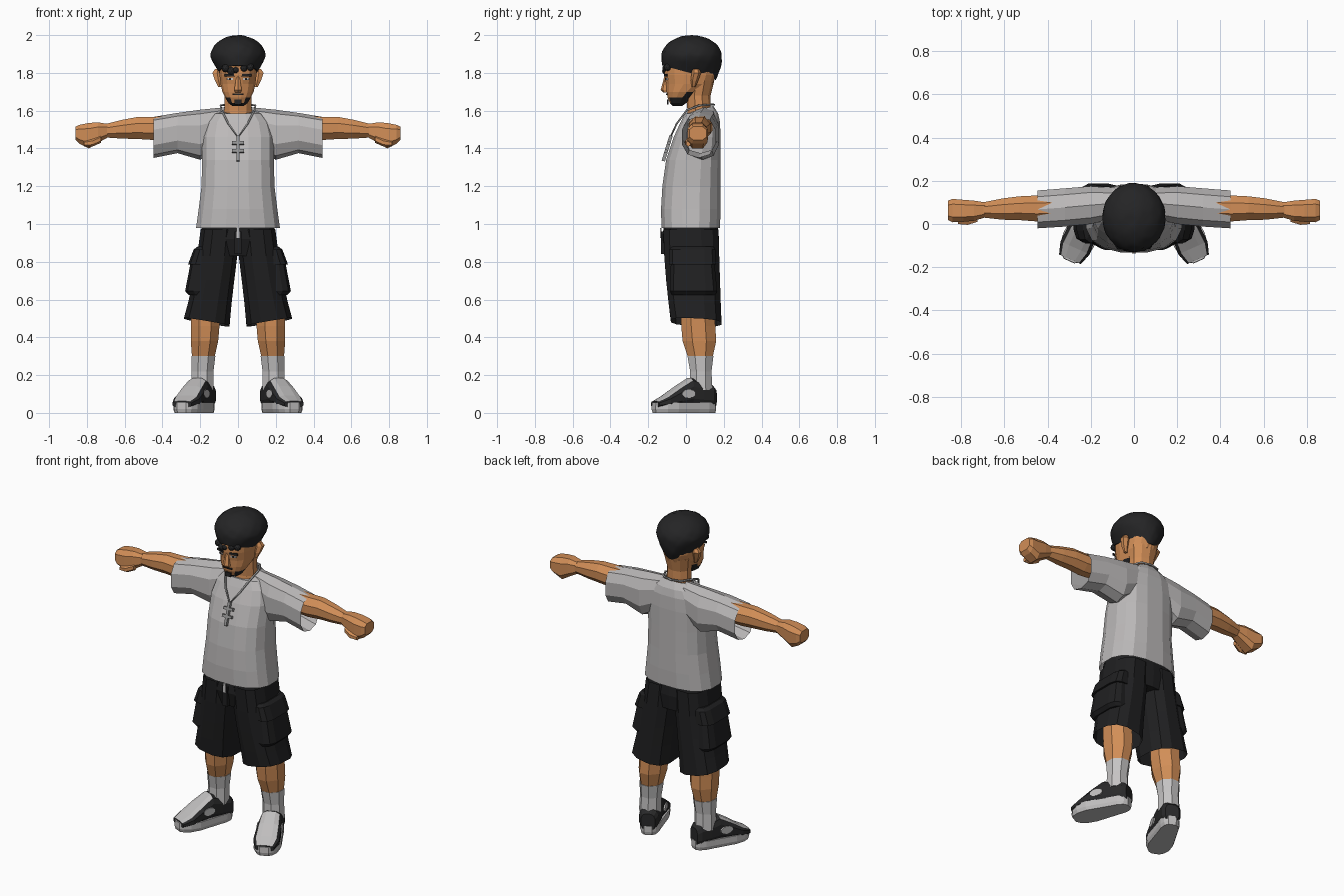
import bpy, bmesh, math
from mathutils import Vector, Matrix

if "Cube" in bpy.data.objects:
    bpy.data.objects.remove(bpy.data.objects["Cube"])


def material(name, r, g, b):
    m = bpy.data.materials.new(name)
    m.diffuse_color = (r, g, b, 1)
    m.use_nodes = True
    m.node_tree.nodes["Principled BSDF"].inputs["Base Color"].default_value = m.diffuse_color
    return m


SKIN = material("skin", 0.64, 0.27, 0.095)
HAIR = material("hair_black", 0.018, 0.018, 0.019)
SHIRT = material("shirt_grey", 0.50, 0.485, 0.485)
SHORTS = material("shorts_black", 0.014, 0.014, 0.015)
SOCK = material("sock_white", 0.56, 0.55, 0.55)
SHOE = material("shoe_black", 0.022, 0.022, 0.023)
TRIM = material("shoe_light_grey", 0.52, 0.51, 0.51)
METAL = material("chain_grey", 0.30, 0.30, 0.30)


def finish(name, bm, mats, mirror=False):
    me = bpy.data.meshes.new(name)
    bm.to_mesh(me)
    bm.free()
    ob = bpy.data.objects.new(name, me)
    bpy.context.collection.objects.link(ob)
    for m in mats:
        me.materials.append(m)
    if mirror:
        ob.modifiers.new("mirror", 'MIRROR').use_mirror_merge = False
    return ob


def loft(name, axis, sections, mats, n=8, e=2.0, caps=True, mirror=False,
         rule=None, warp=None):
    """Skin rounded-box sections (pos, a0, a1, b0, b1) stacked along an axis."""
    mats = mats if isinstance(mats, list) else [mats]
    shape = []
    for i in range(n):
        t = 2 * math.pi * (i + 0.5) / n
        c, s = math.cos(t), math.sin(t)
        shape.append((math.copysign(abs(c) ** (2 / e), c),
                      math.copysign(abs(s) ** (2 / e), s)))
    ma, mb = max(p[0] for p in shape), max(p[1] for p in shape)
    bm = bmesh.new()
    rings = []
    for pos, a0, a1, b0, b1 in sections:
        ring = []
        for p, q in shape:
            a = (a0 + a1) / 2 + (a1 - a0) / 2 * p / ma
            b = (b0 + b1) / 2 + (b1 - b0) / 2 * q / mb
            co = {'x': (pos, a, b), 'y': (a, pos, b), 'z': (a, b, pos)}[axis]
            ring.append(bm.verts.new(co))
        rings.append(ring)
    for r, s in zip(rings, rings[1:]):
        for i in range(n):
            j = (i + 1) % n
            bm.faces.new((r[i], r[j], s[j], s[i]))
    if caps:
        bm.faces.new(rings[0])
        bm.faces.new(rings[-1])
    bmesh.ops.recalc_face_normals(bm, faces=bm.faces)
    bm.normal_update()
    if rule:
        for f in bm.faces:
            f.material_index = rule(f.calc_center_median(), f.normal)
    if warp:
        for v in bm.verts:
            v.co = warp(v.co.copy())
    return finish(name, bm, mats, mirror)


def box(name, x, y, z, mat, mirror=False, warp=None):
    return loft(name, 'z', [(z[0], *x, *y), (z[1], *x, *y)], mat, n=4,
                mirror=mirror, warp=warp)


def sym(rows):
    """(pos, half width, b0, b1) -> full section centred on x = 0."""
    return [(p, -w, w, b0, b1) for p, w, b0, b1 in rows]


# head with bearded jaw line, neck, nose, ears
loft("head", 'z', sym([
    (1.625, .03, -.07, -.02), (1.64, .05, -.085, 0), (1.67, .068, -.098, .03),
    (1.70, .083, -.102, .07), (1.74, .092, -.105, .14), (1.79, .098, -.115, .16),
    (1.84, .10, -.115, .165), (1.92, .08, -.08, .13)]), [SKIN, HAIR], n=16, e=2.3,
    rule=lambda c, k: int(c.z < 1.69 + .45 * c.y and c.y < .06))
loft("neck", 'z', sym([(1.54, .085, 0, .14), (1.60, .073, .008, .13),
                       (1.68, .07, 0, .13), (1.76, .085, 0, .15)]), SKIN, n=10)
loft("nose", 'z', sym([(1.78, .009, -.115, -.09), (1.71, .02, -.134, -.09),
                       (1.697, .016, -.122, -.09)]), SKIN, n=6)
loft("ear", 'z', [(1.725, .085, .105, .03, .05), (1.76, .085, .122, .025, .065),
                  (1.80, .085, .136, .03, .08), (1.82, .085, .122, .035, .07)],
     SKIN, n=6, mirror=True)


# eyes, brows, moustache and chin beard as thin plates
def turn(x, y, z, ang):
    m = Matrix.Translation((x, y, z)) @ Matrix.Rotation(ang, 4, 'Z')
    return lambda v: m @ v


box("eye_white", (-.016, .016), (-.004, .004), (-.005, .005), SOCK, True,
    turn(.042, -.103, 1.768, .25))
box("pupil", (-.006, .006), (-.004, .004), (-.005, .005), HAIR, True,
    turn(.041, -.1045, 1.768, .25))
box("brow", (-.026, .026), (-.004, .004), (-.006, .006), HAIR, True,
    turn(.045, -.107, 1.787, .25))
box("moustache", (-.03, .03), (-.107, -.098), (1.683, 1.69), HAIR)
box("chin_beard", (-.018, .018), (-.1, -.092), (1.632, 1.658), HAIR)

# curly hair: bumpy ellipsoid cut along a sloping hair line
bm = bmesh.new()
bmesh.ops.create_icosphere(bm, subdivisions=4, radius=1)
curls = []
for i in range(90):
    z = 1 - 2 * (i + .5) / 90
    a = i * 2.39996
    r = math.sqrt(1 - z * z)
    curls.append(Vector((r * math.cos(a), r * math.sin(a), z)))
for v in bm.verts:
    k = v.co.normalized()
    d = min((k - c).length for c in curls)
    k = k * (.955 + .05 * math.sqrt(max(0, 1 - (d / .25) ** 2)))
    low = min(k.z, 0)
    v.co = (k.x * .147 * (1 + .6 * low), .03 + k.y * .161,
            1.885 + k.z * (.115 if k.z > 0 else .2))
bmesh.ops.bisect_plane(bm, geom=bm.verts[:] + bm.edges[:] + bm.faces[:],
                       plane_co=(0, .02, 1.80), plane_no=(0, .27, 1), clear_inner=True)
bmesh.ops.holes_fill(bm, edges=[e for e in bm.edges if e.is_boundary])
for f in bm.faces:
    f.smooth = len(f.verts) < 6
finish("hair", bm, [HAIR])

# loose curls over the forehead
bm = bmesh.new()
for x, z, r in ((-.065, 1.825, .022), (-.035, 1.81, .022), (-.012, 1.815, .018),
                (.03, 1.825, .02), (.065, 1.83, .02)):
    y = -.108 + 2.5 * x * x
    bmesh.ops.create_icosphere(bm, subdivisions=2, radius=r,
                               matrix=Matrix.Translation((x, y, z)))
finish("forehead_curls", bm, [HAIR])


# shirt body with a collar dipping to the front, and sleeves
def collar(v):
    if v.z > 1.61:
        v.z = 1.585 + .04 * (v.y - .005) / .14
    return v


loft("shirt_body", 'z', sym([
    (.98, .222, -.13, .18), (1.08, .208, -.132, .183), (1.20, .193, -.125, .183),
    (1.34, .19, -.105, .183), (1.46, .19, -.065, .183), (1.54, .17, -.028, .18),
    (1.585, .13, -.005, .17), (1.625, .085, .005, .145)]), SHIRT, n=16, e=2.6,
    caps=False, warp=collar)
loft("sleeve", 'x', [(.07, .03, .165, 1.42, 1.618), (.20, 0, .175, 1.34, 1.605),
                     (.32, -.012, .165, 1.375, 1.588), (.447, -.02, .155, 1.35, 1.567)],
     SHIRT, n=10, e=2.4, caps=False, mirror=True)

# bare arms, fists and thumbs
loft("arm", 'x', [(.20, .02, .14, 1.46, 1.58), (.45, .012, .132, 1.445, 1.567),
                  (.53, .018, .128, 1.45, 1.567), (.61, .02, .118, 1.452, 1.552),
                  (.70, .03, .10, 1.458, 1.53)], SKIN, mirror=True)
loft("fist", 'x', [(.69, .03, .10, 1.458, 1.53), (.74, .015, .108, 1.43, 1.538),
                   (.79, .01, .112, 1.40, 1.535), (.84, .008, .116, 1.425, 1.525),
                   (.86, .018, .108, 1.445, 1.515)], SKIN, e=3, mirror=True)
loft("thumb", 'x', [(.725, .01, .04, 1.43, 1.47), (.77, -.004, .03, 1.41, 1.45),
                    (.815, 0, .025, 1.41, 1.44)], SKIN, n=6, mirror=True)


# shorts: hips, legs, cargo pockets, fly and drawstring
def hem(v):
    if v.z < .5:
        v.z += (v.x - .165) * .17 - (v.y - .05) * .05
    return v


loft("shorts_hips", 'z', sym([(1.02, .19, -.115, .165), (.92, .20, -.125, .175),
                              (.83, .17, -.10, .165)]), SHORTS, n=14, e=2.8)
loft("shorts_leg", 'z', [(.97, -.005, .198, -.12, .172), (.83, .004, .216, -.115, .176),
                         (.70, .02, .238, -.105, .18), (.58, .034, .265, -.092, .184),
                         (.48, .045, .286, -.08, .188)], SHORTS, n=12, e=2.6,
     caps=False, mirror=True, warp=hem)
loft("pocket_flap", 'z', [(.88, .10, .215, -.075, .145), (.865, .10, .235, -.088, .155),
                          (.785, .10, .265, -.09, .16)], SHORTS, n=12, e=4, mirror=True)
loft("pocket_bag", 'z', [(.80, .10, .25, -.08, .15), (.645, .10, .28, -.085, .165),
                         (.625, .10, .262, -.075, .155)], SHORTS, n=12, e=4, mirror=True)
box("fly", (-.018, .018), (-.132, -.11), (.84, .96), SHORTS)
box("drawstring", (-.009, .009), (-.137, -.13), (.925, .98), SOCK)

# lower legs and socks
loft("lower_leg", 'z', [(.70, .10, .25, -.03, .15), (.46, .098, .25, -.025, .155),
                        (.38, .105, .25, -.018, .16), (.29, .125, .243, .012, .14)],
     SKIN, mirror=True)
loft("sock", 'z', [(.30, .12, .247, .008, .145), (.22, .13, .245, .022, .135),
                   (.12, .13, .25, .02, .14)], SOCK, mirror=True)

# shoes, built straight and then turned outwards
foot = turn(.228, -.01, 0, math.radians(24))
loft("shoe_upper", 'y', sym([
    (.172, .04, .03, .13), (.15, .055, .03, .152), (.09, .06, .03, .165),
    (.03, .062, .03, .185), (-.04, .07, .03, .142), (-.11, .074, .03, .093),
    (-.168, .055, .03, .062)]), [SHOE, TRIM], n=12, e=3, mirror=True, warp=foot,
    rule=lambda c, k: int(abs(c.x) < .05 and k.z > .4 and c.y < .03))


def sole_shape(v):
    v.x *= .80 if v.y > .02 else 1
    v.x *= .92 if v.y < -.14 else 1
    return foot(v)


loft("shoe_sole", 'z', sym([(0, .07, -.172, .172), (.02, .078, -.177, .176),
                            (.055, .077, -.175, .175)]), TRIM, n=16, e=3.2,
     mirror=True, warp=sole_shape)
for side, x in (("inner", -.067), ("outer", .067)):
    loft("shoe_patch_" + side, 'x', [(x - .0045, -.04, .035, .078, .125),
                                     (x + .0045, -.04, .035, .078, .125)],
         TRIM, n=10, mirror=True, warp=foot)

# neck chain
half = [(.05, -.05, 1.53), (.088, .005, 1.603), (.092, .07, 1.628), (.06, .135, 1.632)]
path = [(0, -.082, 1.46)] + half + [(0, .15, 1.632)] + [(-x, y, z) for x, y, z in half[::-1]]
cu = bpy.data.curves.new("neck_chain", 'CURVE')
cu.dimensions = '3D'
cu.bevel_depth = .006
cu.bevel_resolution = 0
sp = cu.splines.new('POLY')
sp.points.add(len(path) - 1)
for p, co in zip(sp.points, path):
    p.co = (*co, 1)
sp.use_cyclic_u = True
cu.materials.append(METAL)
bpy.context.collection.objects.link(bpy.data.objects.new("neck_chain", cu))

# pendant with two cross bars, leaning with the chest
lean = Matrix.Translation((0, -.1, 1.4)) @ Matrix.Rotation(math.radians(-17), 4, 'X')
for name, w, z in (("pendant_post", .008, (-.07, .07)), ("pendant_bar_upper", .032, (.022, .038)),
                   ("pendant_bar_lower", .032, (-.023, -.007))):
    box(name, (-w, w), (-.009, .009), z, METAL, warp=lambda v: lean @ v)
